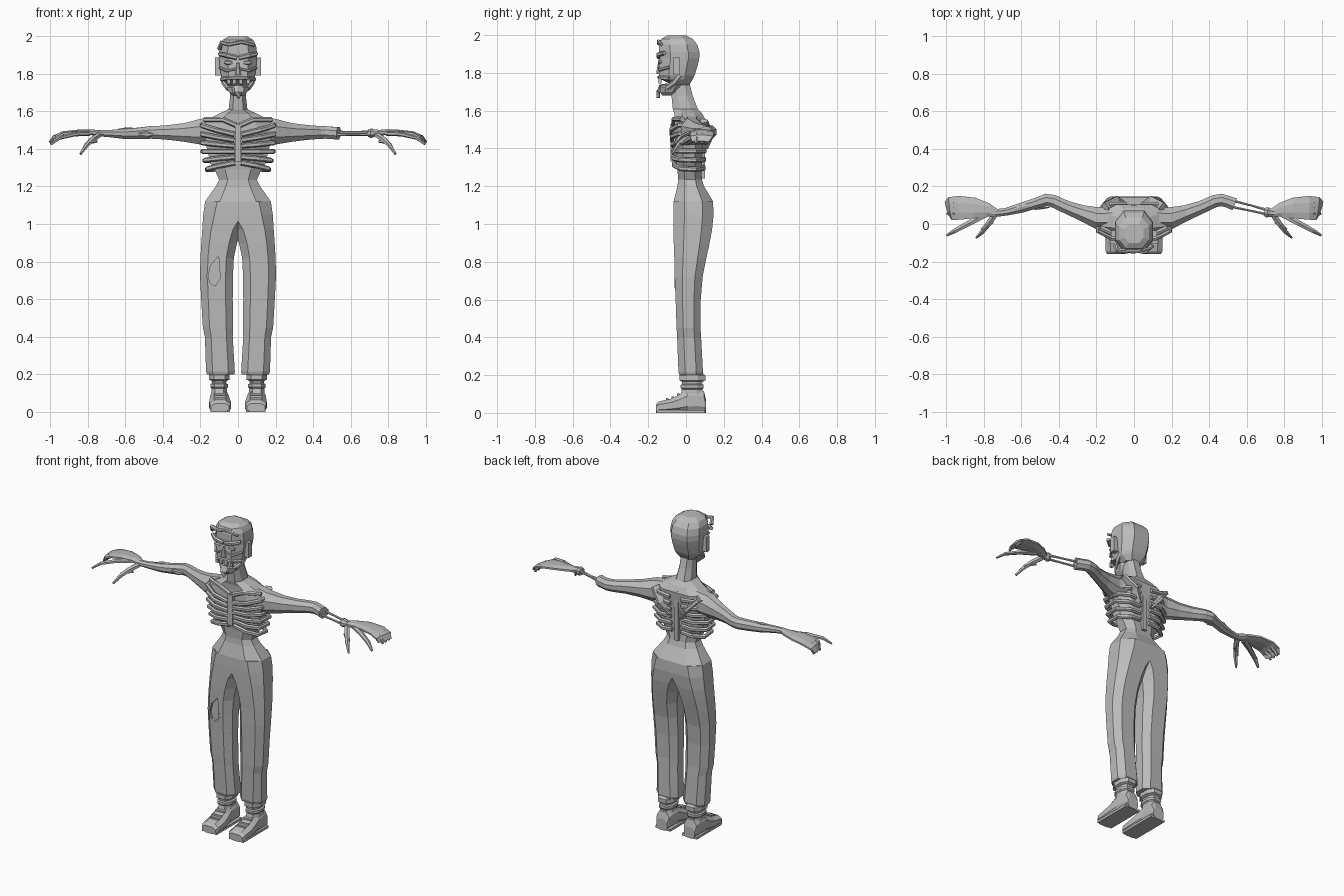
import bpy, bmesh, math
from mathutils import Vector

grey = bpy.data.materials.new("stone grey")
grey.diffuse_color = (0.5, 0.5, 0.5, 1)
OCT = [(1, -.45), (1, .45), (.55, 1), (-.55, 1), (-1, .45), (-1, -.45), (-.55, -1), (.55, -1)]


def skin(name, rings, mirror=False, bisect=False):
    """Bridge equal rings of points, cap both ends, optionally mirror in x."""
    bm = bmesh.new()
    vr = [[bm.verts.new(p) for p in r] for r in rings]
    n = len(vr[0])
    for a, b in zip(vr, vr[1:]):
        for i in range(n):
            j = (i + 1) % n
            bm.faces.new((a[i], a[j], b[j], b[i]))
    bm.faces.new(vr[0])
    bm.faces.new(vr[-1])
    bmesh.ops.recalc_face_normals(bm, faces=bm.faces)
    me = bpy.data.meshes.new(name)
    bm.to_mesh(me)
    bm.free()
    me.materials.append(grey)
    ob = bpy.data.objects.new(name, me)
    bpy.context.collection.objects.link(ob)
    if mirror:
        m = ob.modifiers.new("mirror", 'MIRROR')
        m.use_bisect_axis[0] = bisect
    return ob


def loft(name, rings, axis='z', **kw):
    """Octagonal loft; each ring is (position, a0, a1, b0, b1)."""
    out = []
    for t, a0, a1, b0, b1 in rings:
        pts = [((a0 + a1) / 2 + u * (a1 - a0) / 2, (b0 + b1) / 2 + v * (b1 - b0) / 2) for u, v in OCT]
        out.append([(a, b, t) if axis == 'z' else (a, t, b) for a, b in pts])
    return skin(name, out, **kw)


def tube(name, path, sides=6, side=1, **kw):
    """Sweep along points (x, y, z, half width, half height)."""
    P = [Vector((p[0] * side, p[1], p[2])) for p in path]
    rings = []
    for i, p in enumerate(path):
        t = (P[min(i + 1, len(P) - 1)] - P[max(i - 1, 0)]).normalized()
        w = t.cross(Vector((0, 0, 1)))
        w = w.normalized() if w.length > .05 else Vector((1, 0, 0))
        h = w.cross(t)
        ang = [2 * math.pi * (k + .5) / sides for k in range(sides)]
        rings.append([P[i] + w * p[3] * math.cos(a) + h * p[4] * math.sin(a) for a in ang])
    return skin(name, rings, **kw)


def box(name, x0, x1, y0, y1, z0, z1, **kw):
    return skin(name, [[(x0, y0, z), (x1, y0, z), (x1, y1, z), (x0, y1, z)] for z in (z0, z1)], **kw)


# trousers: one leg mirrored, joined at the crotch
legs = loft("trousers", [
    (.2, .02, .165, -.035, .085), (.215, .017, .17, -.04, .09), (.4, .028, .176, -.047, .08),
    (.45, .027, .187, -.05, .077), (.6, .028, .196, -.055, .078), (.72, .027, .202, -.06, .088),
    (.82, .022, .2, -.062, .108), (.9, .005, .195, -.065, .125), (.97, -.02, .19, -.066, .138),
    (1.05, -.08, .185, -.067, .146), (1.12, -.11, .175, -.065, .143)], mirror=True, bisect=True)

# torn knee hole
hole = [(-.15, .68), (-.12, .665), (-.09, .71), (-.1, .84), (-.15, .78), (-.163, .72)]
cut = skin("knee_hole_cutter", [[(x, y, z) for x, z in hole] for y in (-.12, -.04)])
cut.hide_render = True
cut.hide_viewport = True
b = legs.modifiers.new("hole", 'BOOLEAN')
b.operation = 'DIFFERENCE'
b.object = cut
rim = hole + hole[:1]
for (x, z), (x2, z2) in zip(rim, rim[1:]):
    tube("knee_tear_edge", [(x, -.057, z, .005, .006), (x2, -.057, z2, .005, .006)], 4)

# hips, trunk and neck
loft("trunk", [
    (1.1, -.17, .17, -.062, .138), (1.12, -.175, .175, -.065, .143), (1.2, -.118, .118, -.045, .095),
    (1.235, -.1, .1, -.042, .085), (1.29, -.125, .125, -.045, .08), (1.32, -.145, .145, -.05, .085),
    (1.42, -.17, .17, -.058, .09), (1.5, -.185, .185, -.062, .1), (1.55, -.17, .17, -.06, .105),
    (1.585, -.105, .105, -.062, .085), (1.61, -.05, .05, -.07, .062), (1.68, -.042, .042, -.077, .035),
    (1.76, -.04, .04, -.08, .015)])

# ribs wrap each side of the chest
for k in range(6):
    z, rx = 1.31 + k * .038, .158 + .04 * math.sin((k + .6) / 6 * 2)
    y0, y1, slope = -.062 - .003 * k, .092 + .003 * k, (k - 2) * .008
    prof = [(.1, y0, -1), (.6, y0, 0), (.97, y0 * .5, 1), (1, .05, 1.3), (.6, y1, 1), (.2, y1, .6)]
    tube("rib", [(u * rx, y, z + s * slope, .013, .014) for u, y, s in prof], 6, mirror=True)
box("breastbone", -.017, .017, -.082, -.05, 1.33, 1.53)
box("spine_ridge", -.014, .014, .07, .1, 1.24, 1.56)
tube("collarbone", [(.01, -.066, 1.525, .014, .014), (.08, -.064, 1.555, .013, .013),
                    (.18, -.02, 1.555, .014, .013)], mirror=True)
tube("shoulder_blade", [(.05, .09, 1.4, .03, .012), (.09, .105, 1.47, .05, .016),
                        (.15, .08, 1.545, .04, .02)], mirror=True)

# arms: one whole forearm, one torn down to two bones
upper = [(.1, .035, 1.505, .065, .075), (.19, .03, 1.49, .063, .075), (.28, .06, 1.487, .045, .054),
         (.36, .09, 1.487, .037, .043), (.43, .122, 1.487, .036, .037), (.465, .128, 1.487, .036, .036)]
tube("whole_arm", upper + [(.53, .108, 1.482, .03, .033), (.6, .086, 1.479, .029, .029),
                           (.68, .065, 1.481, .022, .021), (.74, .058, 1.483, .022, .018)], 8, side=-1)
tube("torn_arm", upper + [(.5, .118, 1.485, .034, .035), (.535, .105, 1.483, .036, .037)], 8)
for dy, dz in ((-.018, -.006), (.018, .006)):
    tube("forearm_bone", [(.5, .113 + dy, 1.482 + dz, .008, .009), (.62, .085 + dy * .8, 1.482 + dz, .006, .007),
                          (.72, .06 + dy * .6, 1.483 + dz, .009, .009)])
tube("wrist_stump", [(.695, .066, 1.483, .024, .022), (.71, .062, 1.483, .03, .027),
                     (.725, .06, 1.483, .024, .02), (.745, .058, 1.483, .022, .02)], 8)
tube("elbow_wound", [(.45, .088, 1.475, .003, .006), (.485, .085, 1.476, .006, .016),
                     (.53, .077, 1.478, .003, .006)], side=-1)
tube("forearm_wound", [(.56, .1, 1.508, .004, .004), (.6, .09, 1.508, .014, .005),
                       (.64, .077, 1.502, .004, .004)], side=-1)

# hands: flat mitten of fingers, one split finger and a thumb
tube("palm", [(.73, .058, 1.482, .021, .018), (.78, .075, 1.488, .04, .016), (.85, .085, 1.489, .06, .014),
              (.93, .086, 1.481, .068, .013), (.975, .082, 1.462, .067, .011),
              (.99, .077, 1.435, .05, .008)], 8, mirror=True)
for y in (.055, .085, .115):
    tube("fingertip", [(.95, y, 1.472, .012, .014), (.98, y, 1.45, .012, .012),
                       (.992, y, 1.425, .007, .007)], mirror=True)
tube("split_finger", [(.79, .055, 1.482, .022, .013), (.87, .008, 1.478, .017, .012),
                      (.95, -.035, 1.458, .014, .01), (.995, -.06, 1.425, .007, .006)], mirror=True)
tube("thumb", [(.74, .05, 1.473, .018, .016), (.775, .0, 1.45, .017, .016), (.805, -.04, 1.42, .013, .013),
               (.838, -.072, 1.372, .006, .007)], mirror=True)
tube("thumb_spur", [(.75, .01, 1.44, .007, .007), (.79, -.012, 1.437, .012, .012),
                    (.81, -.03, 1.425, .008, .008)], mirror=True)

# skull
loft("skull", [
    (1.735, -.05, .05, -.07, .015), (1.765, -.08, .08, -.13, .035), (1.785, -.09, .09, -.142, .045),
    (1.84, -.097, .097, -.143, .062), (1.875, -.1, .1, -.138, .07), (1.91, -.101, .101, -.143, .071),
    (1.95, -.096, .096, -.142, .06), (1.98, -.08, .08, -.13, .035), (1.998, -.05, .05, -.1, 0)])
tube("brow", [(.006, -.143, 1.883, .013, .012), (.06, -.145, 1.897, .014, .013),
              (.1, -.115, 1.905, .012, .011)], mirror=True)
tube("scalp_flap", [(-.1, -.115, 1.93, .012, .01), (-.088, -.14, 1.965, .014, .012),
                    (-.05, -.142, 1.955, .012, .01), (.02, -.145, 1.968, .01, .01),
                    (.09, -.13, 1.95, .008, .008)])
tube("eye", [(.03, -.138, 1.857, .007, .008), (.05, -.139, 1.857, .01, .014),
             (.07, -.134, 1.86, .007, .008)], mirror=True)
tube("cheek_ridge", [(.012, -.143, 1.825, .006, .006), (.06, -.14, 1.815, .01, .008),
                     (.095, -.09, 1.83, .008, .008)], mirror=True)
loft("nose", [(1.795, -.016, .016, -.156, -.13), (1.815, -.013, .013, -.155, -.13),
              (1.86, -.006, .006, -.147, -.13)])
box("ear", .09, .122, -.066, -.034, 1.79, 1.885, mirror=True)

# mouth
tube("upper_lip", [(0, -.143, 1.777, .009, .01), (.05, -.142, 1.775, .009, .01),
                   (.088, -.09, 1.77, .01, .012)], mirror=True)
for x in (-.05, -.02, .015, .055):
    box("tooth", x - .009, x + .009, -.146, -.13, 1.745, 1.775)
loft("jaw", [(1.68, -.025, .025, -.125, -.065), (1.7, -.048, .048, -.138, -.045),
             (1.725, -.06, .06, -.138, -.025), (1.735, -.06, .06, -.13, -.02)])
tube("jaw_hinge", [(.055, -.1, 1.72, .009, .015), (.075, -.06, 1.75, .012, .015),
                   (.08, -.03, 1.79, .012, .015)], mirror=True)
tube("tongue", [(0, -.09, 1.735, .025, .01), (0, -.135, 1.73, .025, .01),
                (0, -.148, 1.7, .022, .008), (.004, -.147, 1.668, .01, .006)])

# ankles and shoes
loft("ankle", [(.09, .058, .142, -.03, .09), (.125, .06, .14, -.022, .088), (.132, .053, .147, -.028, .093),
               (.148, .053, .147, -.028, .093), (.153, .064, .138, -.02, .085), (.165, .06, .14, -.022, .088),
               (.172, .045, .153, -.035, .102), (.198, .045, .153, -.035, .102),
               (.21, .055, .145, -.025, .09)], mirror=True)
loft("shoe", [(-.16, .047, .143, 0, .045), (-.145, .038, .151, 0, .06), (-.08, .038, .153, 0, .075),
              (-.03, .044, .15, 0, .1), (.01, .05, .147, 0, .125), (.06, .052, .144, 0, .13),
              (.095, .054, .141, 0, .115), (.106, .06, .136, 0, .07)], axis='y', mirror=True)
for y, z in ((-.1, .071), (-.07, .08), (-.04, .095)):
    box("shoe_lace", .065, .127, y - .007, y + .007, z - .012, z + .007, mirror=True)
box("sole", .043, .147, -.155, .1, 0, .015, mirror=True)
